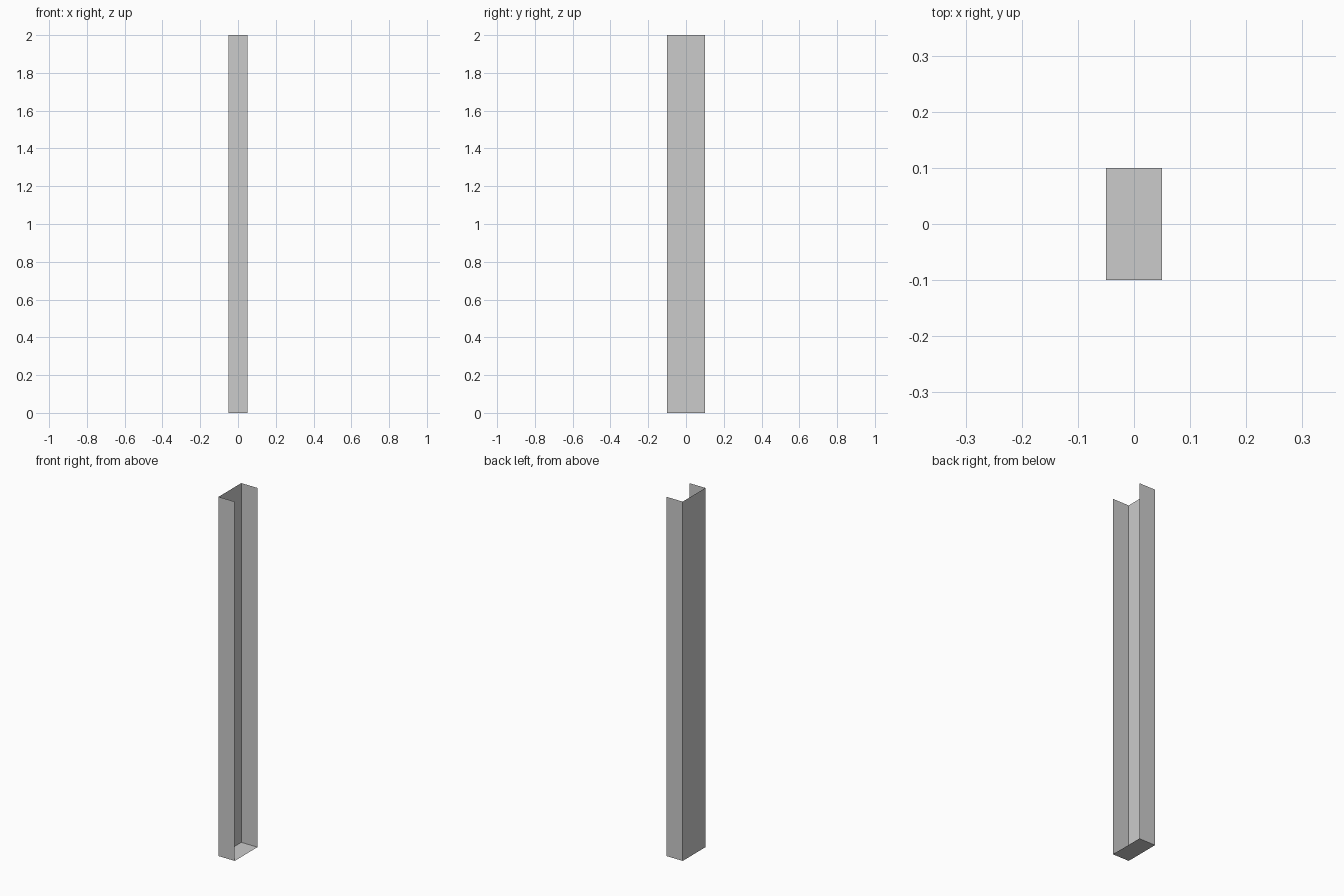
import bpy, bmesh

if "Cube" in bpy.data.objects:
    bpy.data.objects.remove(bpy.data.objects["Cube"])

W, D, H = 0.05, 0.10, 2.0  # half width, half depth, height

# U-shaped sheet channel, open towards +x and at the top
bm = bmesh.new()
profile = [(W, D), (-W, D), (-W, -D), (W, -D)]
base = [bm.verts.new((x, y, 0)) for x, y in profile]
edges = [bm.edges.new((a, b)) for a, b in zip(base, base[1:])]
walls = bmesh.ops.extrude_edge_only(bm, edges=edges)["geom"]
top = [v for v in walls if isinstance(v, bmesh.types.BMVert)]
bmesh.ops.translate(bm, verts=top, vec=(0, 0, H))

# closed foot of the channel
bm.faces.new(base)
bmesh.ops.recalc_face_normals(bm, faces=bm.faces)

mesh = bpy.data.meshes.new("channel_post")
bm.to_mesh(mesh)
bm.free()
bpy.context.collection.objects.link(bpy.data.objects.new("channel_post", mesh))
